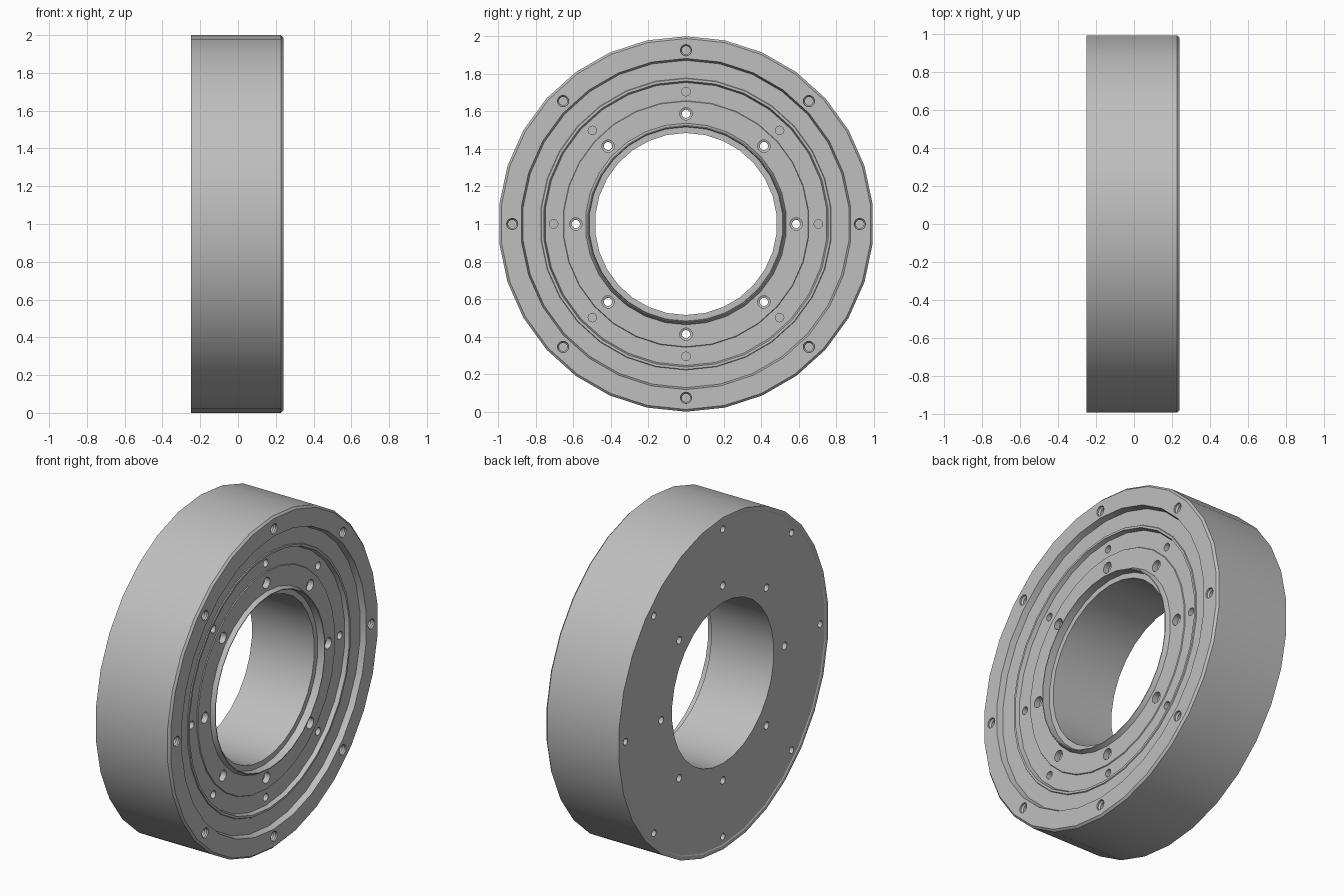
import bpy, bmesh, math

cube = bpy.data.objects.get("Cube")
if cube:
    bpy.data.objects.remove(cube, do_unlink=True)

SIDES = 30
HOLE_SIDES = 16
FRONT, BACK = 0.24, -0.25

steel = bpy.data.materials.new("brushed_grey")
steel.use_nodes = True
grey = (0.52, 0.52, 0.52, 1)
steel.diffuse_color = grey
steel.node_tree.nodes["Principled BSDF"].inputs["Base Color"].default_value = grey


def lathe(bm, profile, sides, cy=0, cz=1, solid=False):
    """Turn (x, radius) points around an axis parallel to x."""
    rings = []
    for x, r in profile:
        ring = []
        for i in range(sides):
            a = math.pi / 2 + math.tau * i / sides
            ring.append(bm.verts.new((x, cy + r * math.cos(a), cz + r * math.sin(a))))
        rings.append(ring)
    pairs = list(zip(rings, rings[1:]))
    if solid:
        bm.faces.new(rings[0])
        bm.faces.new(rings[-1])
    else:
        pairs.append((rings[-1], rings[0]))
    for a, b in pairs:
        for i in range(sides):
            j = (i + 1) % sides
            bm.faces.new((a[i], a[j], b[j], b[i]))


def finish(bm, name):
    bmesh.ops.recalc_face_normals(bm, faces=bm.faces)
    mesh = bpy.data.meshes.new(name)
    bm.to_mesh(mesh)
    bm.free()
    mesh.materials.append(steel)
    obj = bpy.data.objects.new(name, mesh)
    bpy.context.collection.objects.link(obj)
    return obj


# Turned body: back face, outer wall, stepped front, bore
body_profile = [
    (BACK + 0.004, 0.485), (BACK + 0.004, 0.972), (BACK, 0.978), (BACK, 1.0),
    (FRONT - 0.012, 1.0), (FRONT, 0.988),
    (FRONT, 0.882), (0.205, 0.872),          # outer rim down to seal groove
    (0.205, 0.778), (0.21, 0.775),           # seal edge
    (0.21, 0.762), (0.185, 0.754),           # down to output flange
    (0.185, 0.657), (0.19, 0.654),           # flange pad
    (0.19, 0.537), (0.215, 0.525),           # raised bore lip
    (0.215, 0.52), (0.17, 0.517), (0.17, 0.485),
]
bm = bmesh.new()
lathe(bm, body_profile, SIDES)
body = finish(bm, "ring_body")

# Bolt hole circles: circle radius and drill profile
hole_sets = [
    (0.926, [(0.1, 0.022), (0.22, 0.022), (0.23, 0.03), (0.3, 0.03)]),
    (0.926, [(-0.3, 0.02), (-0.12, 0.02)]),
    (0.705, [(0.1, 0.023), (0.3, 0.023)]),
    (0.587, [(-0.3, 0.022), (0.15, 0.022), (0.155, 0.033), (0.3, 0.033)]),
]
bm = bmesh.new()
for radius, drill in hole_sets:
    for k in range(8):
        a = math.tau * k / 8
        lathe(bm, drill, HOLE_SIDES, radius * math.cos(a), 1 + radius * math.sin(a), True)
drills = finish(bm, "hole_cutter")
drills.hide_render = True

# Drill the holes, then smooth the round walls
bpy.ops.object.select_all(action="DESELECT")
body.select_set(True)
bpy.context.view_layer.objects.active = body
cut = body.modifiers.new("bolt_holes", "BOOLEAN")
cut.operation = "DIFFERENCE"
cut.solver = "EXACT"
cut.object = drills
bpy.ops.object.modifier_apply(modifier=cut.name)
bpy.data.objects.remove(drills, do_unlink=True)
bpy.ops.object.shade_smooth_by_angle(angle=math.radians(28))
